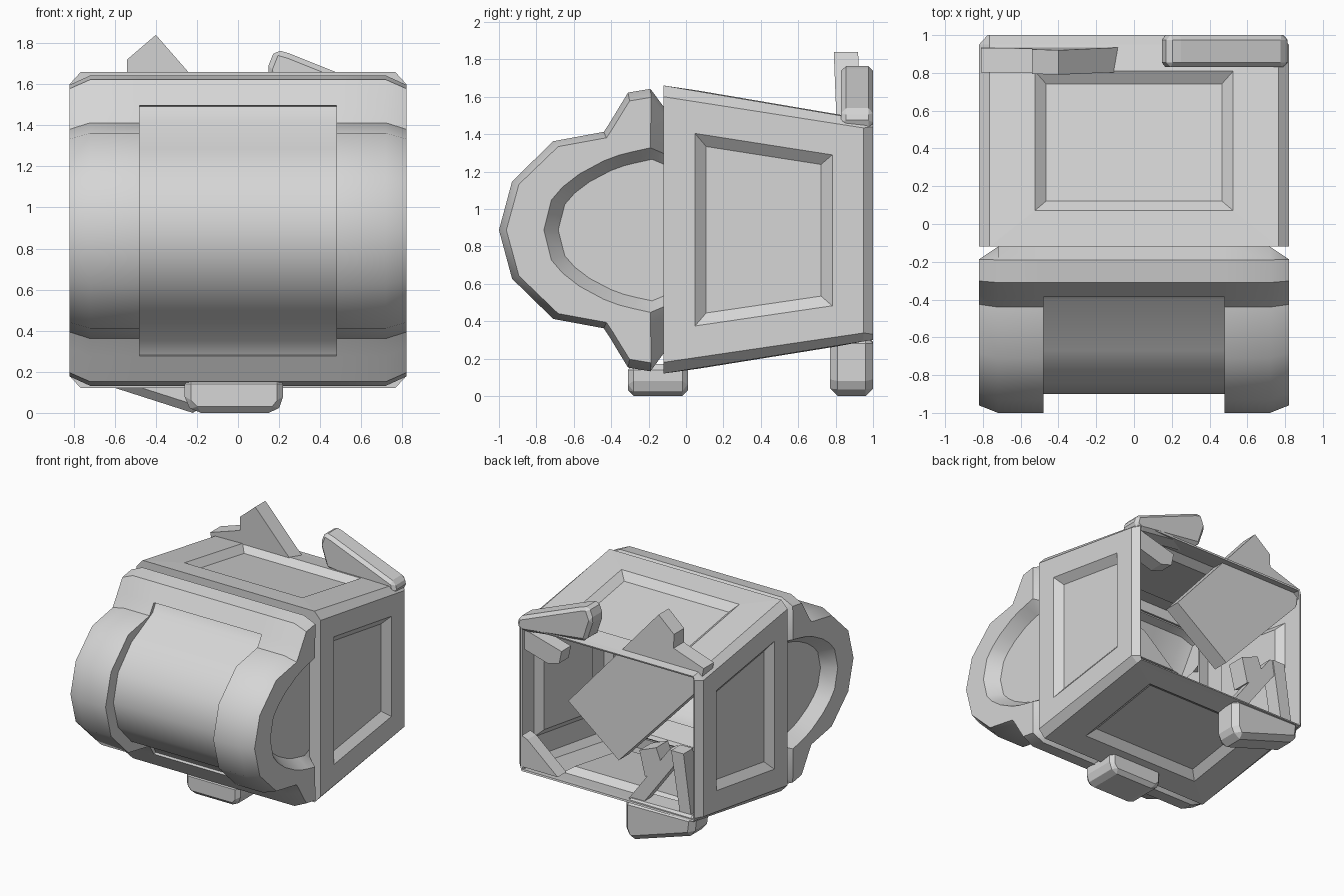
import bpy
import bmesh
import math

cube = bpy.data.objects.get("Cube")
if cube:
    bpy.data.objects.remove(cube, do_unlink=True)

# One plain grey for everything
grey = bpy.data.materials.new("light_grey")
grey.use_nodes = True
tone = (0.67, 0.67, 0.67, 1)
grey.diffuse_color = tone
grey.node_tree.nodes["Principled BSDF"].inputs["Base Color"].default_value = tone


def finish(name, bm, smooth_angle=None):
    """Turn a bmesh into a named, coloured object."""
    bmesh.ops.recalc_face_normals(bm, faces=bm.faces[:])
    mesh = bpy.data.meshes.new(name)
    bm.to_mesh(mesh)
    bm.free()
    mesh.materials.append(grey)
    obj = bpy.data.objects.new(name, mesh)
    bpy.context.collection.objects.link(obj)
    if smooth_angle:
        bpy.ops.object.select_all(action='DESELECT')
        bpy.context.view_layer.objects.active = obj
        obj.select_set(True)
        bpy.ops.object.shade_smooth_by_angle(angle=math.radians(smooth_angle))
    return obj


def loft(bm, rings, closed):
    """Join successive rings of points with quads."""
    loops = [[bm.verts.new(p) for p in ring] for ring in rings]
    count = len(loops[0])
    for first, second in zip(loops, loops[1:]):
        for i in range(count if closed else count - 1):
            j = (i + 1) % count
            bm.faces.new((first[i], first[j], second[j], second[i]))
    return loops


def prism(name, outline, near, far, bevel=0.0, lean=0.0):
    """Extrude an x-z outline along y, leaning back towards the bottom."""
    top = max(z for x, z in outline)
    bm = bmesh.new()
    loops = loft(bm, [[(x, y + lean * (top - z), z) for x, z in outline]
                      for y in (near, far)], True)
    for loop in loops:
        bm.faces.new(loop)
    obj = finish(name, bm)
    if bevel:
        mod = obj.modifiers.new("bevel", 'BEVEL')
        mod.width = bevel
        mod.segments = 1


# Tapered housing: chamfered section, hollow, open at the back
def housing_ring(y, wide, low, high, cut):
    narrow = 0.765
    half = [(narrow, low), (wide, low + cut), (wide, high - cut), (narrow, high)]
    section = half + [(-x, z) for x, z in reversed(half)]
    return [(x, y, z) for x, z in section]


bm = bmesh.new()
loops = loft(bm, [housing_ring(-0.12, 0.82, 0.12, 1.66, 0.06),
                  housing_ring(0.95, 0.82, 0.292, 1.478, 0.045),
                  housing_ring(1.0, 0.775, 0.30, 1.47, 0.03)], True)
front = bm.faces.new(loops[0])
bmesh.ops.recalc_face_normals(bm, faces=bm.faces[:])
bm.normal_update()
if front.normal.y > 0:
    bmesh.ops.reverse_faces(bm, faces=bm.faces[:])
panels = [f for f in bm.faces if f is not front and f.calc_area() > 0.5]
bmesh.ops.inset_individual(bm, faces=panels, thickness=0.168, use_even_offset=True)
for panel in panels:
    if abs(panel.normal.z) > 0.5:  # top and bottom panels are narrower
        for vert in panel.verts:
            vert.co.x *= 0.88
            vert.co.y += 0.025
bmesh.ops.inset_individual(bm, faces=panels, thickness=0.06, depth=-0.05,
                           use_even_offset=True)
bmesh.ops.inset_individual(bm, faces=[front], thickness=0.1, use_even_offset=True)
bmesh.ops.delete(bm, geom=[front], context='FACES')
shell = finish("housing", bm).modifiers.new("wall", 'SOLIDIFY')
shell.thickness = 0.015
shell.offset = -1

# Rounded front cover: half profiles (y, height from the middle line)
MIDDLE, BACK, NECK = 0.887, -0.12, 0.72
rim = [(BACK, 0.66), (-0.19, 0.755), (-0.31, 0.735), (-0.386, 0.61)]
outer = rim + [(-0.41, 0.57), (-0.44, 0.525), (-0.71, 0.475), (-0.93, 0.26), (-1, 0)]
groove = rim + [(-0.36, 0.605), (-0.4, 0.535), (-0.67, 0.4), (-0.84, 0.22), (-0.9, 0)]
arch = [(BACK, 0.41), (-0.19, 0.44), (-0.28, 0.42), (-0.36, 0.4), (-0.44, 0.37),
        (-0.57, 0.3), (-0.66, 0.23), (-0.72, 0.16), (-0.76, 0)]


def scaled(half, depth, height):
    return [(BACK + (y - BACK) * depth, z * height) for y, z in half]


def cover_ring(x, half):
    """Mirror a half profile in z; its ends stay on the narrow neck."""
    full = half + [(y, -z) for y, z in reversed(half[:-1])]
    neck = max(-NECK, min(NECK, x))
    return [(neck if y == BACK else x, y, MIDDLE + z) for y, z in full]


side = [(0.48, groove), (0.48, outer), (NECK, outer),
        (0.82, scaled(outer, 0.955, 0.94)), (0.82, arch),
        (NECK, scaled(arch, 0.88, 0.86))]
bm = bmesh.new()
stations = [(-x, half) for x, half in reversed(side)] + side
loops = loft(bm, [cover_ring(x, half) for x, half in stations], False)
for end in (loops[0], loops[-1]):
    bm.faces.new(end)
bmesh.ops.remove_doubles(bm, verts=bm.verts[:], dist=0.0005)
finish("front_cover", bm, 40)

# Small foot under the front
prism("front_foot", [(-0.26, 0.17), (-0.26, 0.05), (-0.21, 0), (0.18, 0),
                     (0.22, 0.05), (0.22, 0.17)], -0.31, 0.01, 0.03)

# Slanted plate across the open back, poking out of the top
prism("slanted_plate", [(-0.4, 1.84), (0.38, 0.95), (-0.08, 0.6), (-0.78, 1.35),
                        (-0.81, 1.52), (-0.54, 1.61), (-0.54, 1.72)],
      0.79, 0.92, lean=0.04)

# Wedge clamp over the top corner with an inner hook
prism("top_clamp", [(0.14, 1.67), (0.18, 1.77), (0.25, 1.75), (0.8, 1.53),
                    (0.82, 1.45), (0.76, 1.42), (0.2, 1.49)],
      0.83, 1.0, 0.025)
prism("top_clamp_hook", [(0.76, 1.43), (0.43, 1.34), (0.45, 1.24), (0.55, 1.21),
                         (0.76, 1.27)], 0.85, 0.97)

# Claw under the bottom corner with inner braces
prism("bottom_claw", [(-0.77, 0.33), (-0.75, 0.17), (-0.22, 0), (-0.18, 0),
                      (-0.14, 0.08), (-0.14, 0.32)], 0.77, 1.0, 0.045)
prism("claw_upright", [(-0.72, 0.3), (-0.62, 0.3), (-0.54, 0.8), (-0.65, 0.8)],
      0.84, 0.96)
prism("claw_diagonal", [(-0.15, 0.3), (-0.28, 0.3), (-0.62, 0.76), (-0.52, 0.8)],
      0.86, 0.95)
prism("claw_hook", [(-0.25, 0.72), (-0.4, 0.78), (-0.47, 0.6), (-0.3, 0.52)],
      0.8, 0.95)

# Gusset in the other bottom corner
prism("corner_gusset", [(0.77, 0.33), (0.77, 0.58), (0.72, 0.56), (0.45, 0.33)],
      0.88, 0.99)
